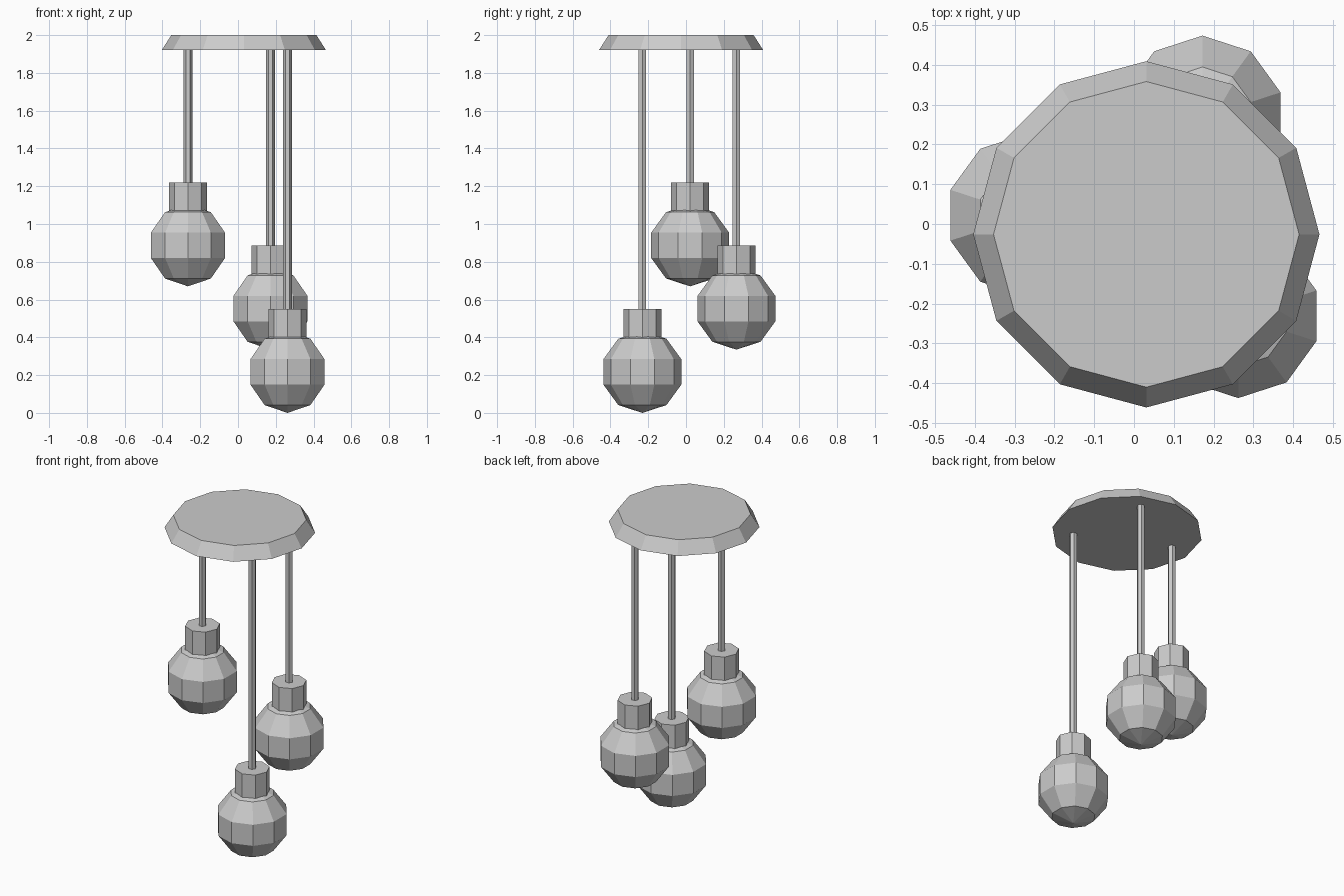
import bpy

cube = bpy.data.objects.get("Cube")
if cube:
    bpy.data.objects.remove(cube, do_unlink=True)

# Single grey finish
GREY = (0.6, 0.6, 0.6, 1.0)
grey = bpy.data.materials.new("plain grey")
grey.use_nodes = True
grey.diffuse_color = GREY
grey.node_tree.nodes["Principled BSDF"].inputs["Base Color"].default_value = GREY


def finish(name):
    obj = bpy.context.object
    obj.name = name
    obj.data.materials.clear()
    obj.data.materials.append(grey)
    # Put the first vertex of every ring on the x axis
    return obj


def prism(name, sides, x, y, bottom, top, r_bottom, r_top=None):
    """Upright faceted column or frustum with a corner on the +x axis."""
    bpy.ops.mesh.primitive_cone_add(
        vertices=sides, radius1=r_bottom,
        radius2=r_bottom if r_top is None else r_top,
        depth=top - bottom, location=(x, y, (bottom + top) / 2))
    obj = finish(name)
    # Blender starts the ring on +y, so turn it a quarter
    obj.rotation_euler.z = -1.5707963
    return obj


CANOPY_BOTTOM = 1.92
BULB_RADIUS = 0.217

# Ceiling canopy
prism("ceiling_canopy", 12, 0.031, -0.026, CANOPY_BOTTOM, 2.0, 0.435, 0.384)

# Three pendants hanging at different heights: name, x, y, lowest point
pendants = [
    ("front", 0.262, -0.231, 0.0),
    ("back", 0.172, 0.267, 0.335),
    ("side", -0.265, 0.022, 0.67),
]
for name, x, y, base in pendants:
    # Bulb
    bpy.ops.mesh.primitive_uv_sphere_add(
        segments=10, ring_count=5, radius=BULB_RADIUS,
        location=(x, y, base + BULB_RADIUS))
    finish(name + "_bulb")
    # Socket collar
    prism(name + "_socket", 8, x, y, base + 0.39, base + 0.55, 0.101)
    # Hanging rod
    prism(name + "_rod", 6, x, y, base + 0.54, CANOPY_BOTTOM + 0.01, 0.0228)
